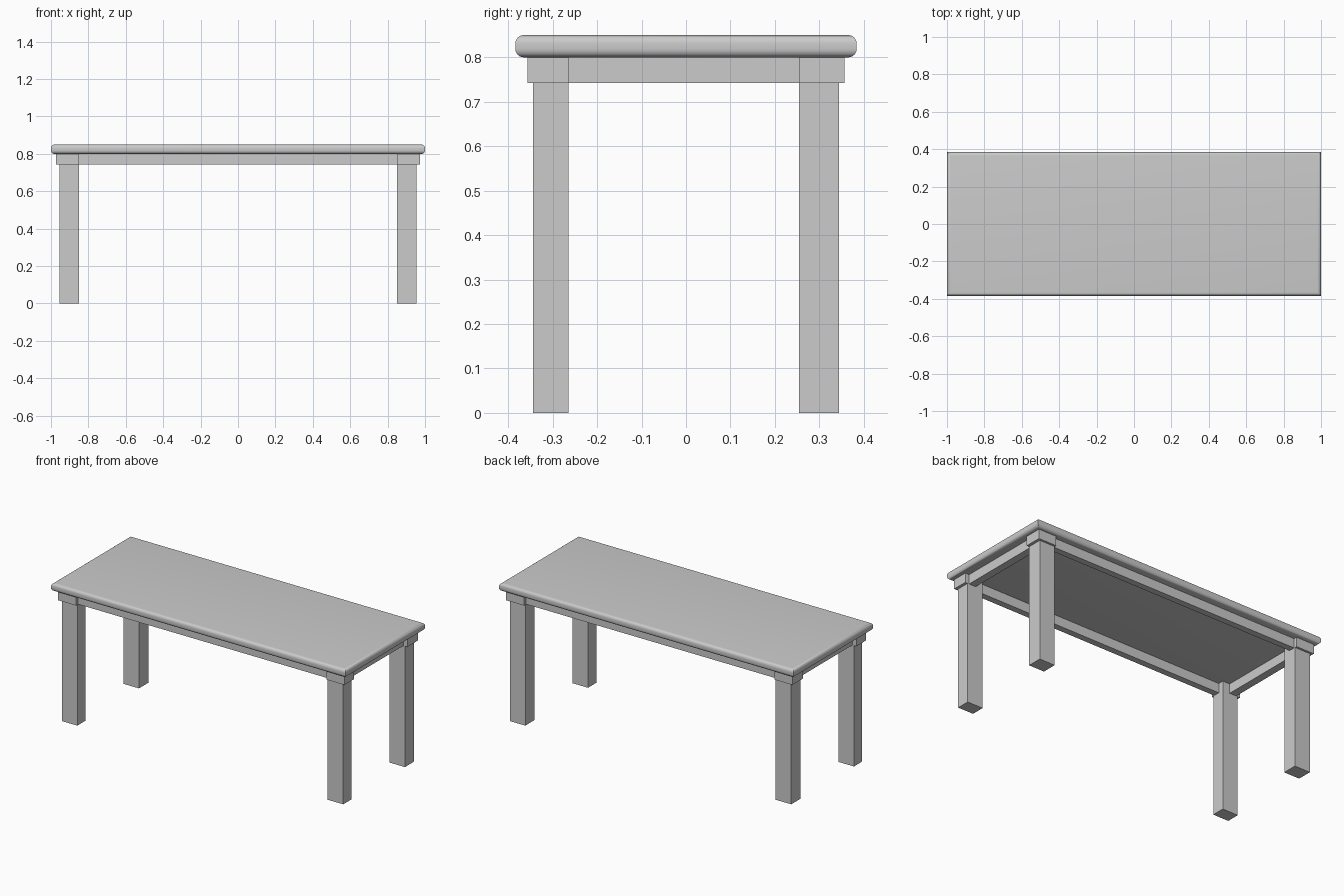
import bpy, bmesh, math

if "Cube" in bpy.data.objects:
    bpy.data.objects.remove(bpy.data.objects["Cube"])


def finish(name, bm):
    bmesh.ops.recalc_face_normals(bm, faces=bm.faces)
    mesh = bpy.data.meshes.new(name)
    bm.to_mesh(mesh)
    bm.free()
    obj = bpy.data.objects.new(name, mesh)
    bpy.context.collection.objects.link(obj)
    return obj


def box(name, x0, x1, y0, y1, z0, z1):
    bm = bmesh.new()
    bmesh.ops.create_cube(bm, size=1)
    for v in bm.verts:
        v.co.x = x1 if v.co.x > 0 else x0
        v.co.y = y1 if v.co.y > 0 else y0
        v.co.z = z1 if v.co.z > 0 else z0
    return finish(name, bm)


# Tabletop: stacked rectangles give a rounded edge with sharp mitred corners
HX, HY, Z0, Z1, R, N = 1.0, 0.384, 0.80, 0.85, 0.019, 6
quarter = [(R * (1 - math.sin(i / N * math.pi / 2)), R * (1 - math.cos(i / N * math.pi / 2)))
           for i in range(N + 1)]
profile = [(inset, Z0 + h) for inset, h in quarter]
profile += [(inset, Z1 - h) for inset, h in reversed(quarter)]
bm = bmesh.new()
rings = [[bm.verts.new((sx * (HX - d), sy * (HY - d), z))
          for sx, sy in ((-1, -1), (1, -1), (1, 1), (-1, 1))] for d, z in profile]
for a, b in zip(rings, rings[1:]):
    for i in range(4):
        j = (i + 1) % 4
        bm.faces.new((a[i], a[j], b[j], b[i]))
bm.faces.new(rings[0])
bm.faces.new(rings[-1])
top = finish("tabletop", bm)
bpy.context.view_layer.objects.active = top
top.select_set(True)
bpy.ops.object.shade_smooth_by_angle(angle=math.radians(35))

# Legs with a wider block at the head of each
for side, sx in (("left", -1), ("right", 1)):
    for end, sy in (("front", -1), ("back", 1)):
        inner_y = 0.264 if sy < 0 else 0.254
        xs = lambda a, b: sorted((sx * a, sx * b))
        ys = lambda a, b: sorted((sy * a, sy * b))
        box(f"{end}_{side}_leg", *xs(0.85, 0.955), *ys(inner_y, 0.344), 0, 0.80)
        box(f"{end}_{side}_leg_block", *xs(0.85, 0.972), *ys(inner_y, 0.357), 0.742, 0.80)

# Aprons set back from the block faces
for end, sy in (("front", -1), ("back", 1)):
    box(f"{end}_apron", -0.86, 0.86, *sorted((sy * 0.298, sy * 0.337)), 0.742, 0.80)
for side, sx in (("left", -1), ("right", 1)):
    box(f"{side}_apron", *sorted((sx * 0.898, sx * 0.945)), -0.27, 0.26, 0.742, 0.80)
